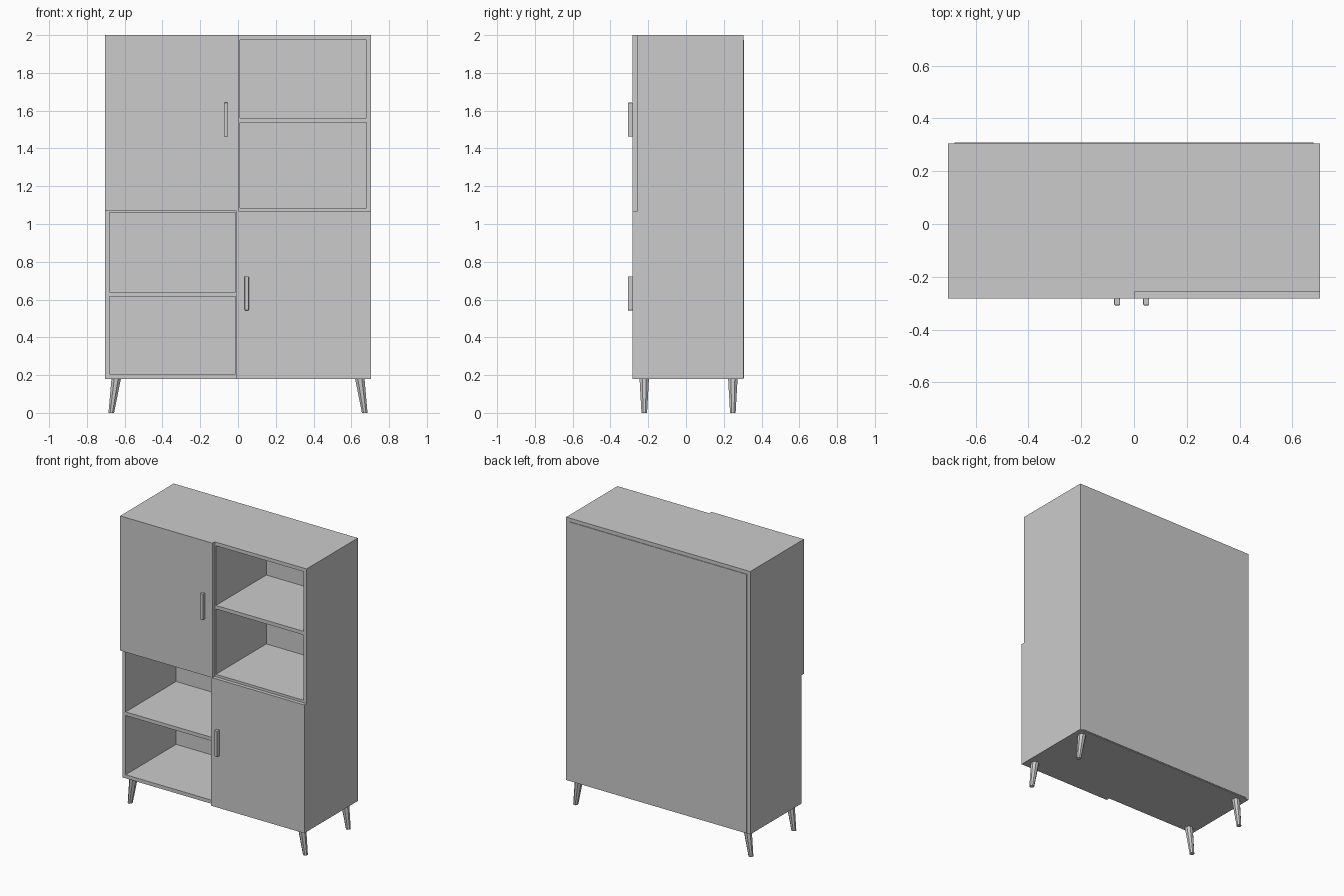
import bpy
import bmesh
from math import pi, cos, sin

default = bpy.data.objects.get("Cube")
if default:
    bpy.data.objects.remove(default, do_unlink=True)

# Single painted finish
GREY = (0.6, 0.6, 0.6, 1)
finish = bpy.data.materials.new("plain_grey")
finish.use_nodes = True
finish.diffuse_color = GREY
finish.node_tree.nodes["Principled BSDF"].inputs["Base Color"].default_value = GREY


def add_object(name, bm):
    bmesh.ops.recalc_face_normals(bm, faces=bm.faces)
    mesh = bpy.data.meshes.new(name)
    bm.to_mesh(mesh)
    bm.free()
    mesh.materials.append(finish)
    obj = bpy.data.objects.new(name, mesh)
    bpy.context.collection.objects.link(obj)
    return obj


def board(name, x, y, z):
    """Box spanning the given (low, high) ranges."""
    bm = bmesh.new()
    bmesh.ops.create_cube(bm, size=1)
    for v in bm.verts:
        v.co = [r[0] if c < 0 else r[1] for c, r in zip(v.co, (x, y, z))]
    return add_object(name, bm)


# Main dimensions
W = 0.705                  # half width
T = 0.025                  # board thickness
BOTTOM, MIDDLE, TOP = 0.18, 1.0725, 2.0
FRONT, BACK = -0.257, 0.304
DOOR_FRONT = -0.282
INNER = W - T
depth = (FRONT, BACK)

# Carcass
board("top_board", (-W, W), depth, (TOP - T, TOP))
board("bottom_board", (-W, W), depth, (BOTTOM, BOTTOM + T))
for name, s in (("left", 1), ("right", -1)):
    board(name + "_side", sorted((s * INNER, s * W)), depth, (BOTTOM + T, TOP - T))
board("middle_board", (-INNER, INNER), (FRONT, BACK - 0.01), (MIDDLE - T / 2, MIDDLE + T / 2))
board("divider_upper", (-0.012, 0.011), (FRONT, BACK - 0.01), (MIDDLE + T / 2, TOP - T))
board("divider_lower", (-0.012, 0.011), (FRONT, BACK - 0.01), (BOTTOM + T, MIDDLE - T / 2))
board("back_panel", (-INNER, INNER), (BACK - 0.01, BACK + 0.004), (BOTTOM + 0.005, TOP - T))

# Open shelves
board("upper_shelf", (0.011, INNER), (FRONT, BACK - 0.01), (1.537, 1.562))
board("lower_shelf", (-INNER, -0.012), (FRONT, BACK - 0.01), (0.615, 0.64))

# Doors
board("upper_door", (-W, 0.002), (DOOR_FRONT, FRONT), (1.068, TOP))
board("lower_door", (-0.008, W), (DOOR_FRONT, FRONT), (BOTTOM, 1.068))

# Upright bar handles with softened edges
for name, x, z in (("upper_handle", -0.064, 1.552), ("lower_handle", 0.046, 0.633)):
    handle = board(name, (x - 0.011, x + 0.011), (-0.308, DOOR_FRONT), (z - 0.09, z + 0.09))
    soften = handle.modifiers.new("soft_edges", "BEVEL")
    soften.width = 0.003
    soften.segments = 2


# Splayed tapered legs
def leg(name, side, y):
    bm = bmesh.new()
    rings = []
    for x, r, z in ((0.671, 0.016, 0), (0.645, 0.027, BOTTOM)):
        angles = [pi / 4 * (i + 0.5) for i in range(8)]
        rings.append([bm.verts.new((side * x + r * cos(a), y + r * sin(a), z)) for a in angles])
    low, high = rings
    for i in range(8):
        j = (i + 1) % 8
        bm.faces.new((low[i], low[j], high[j], high[i]))
    bm.faces.new(low)
    bm.faces.new(high)
    add_object(name, bm)


for end, y in (("front", -0.221), ("back", 0.248)):
    leg(end + "_left_leg", 1, y)
    leg(end + "_right_leg", -1, y)
